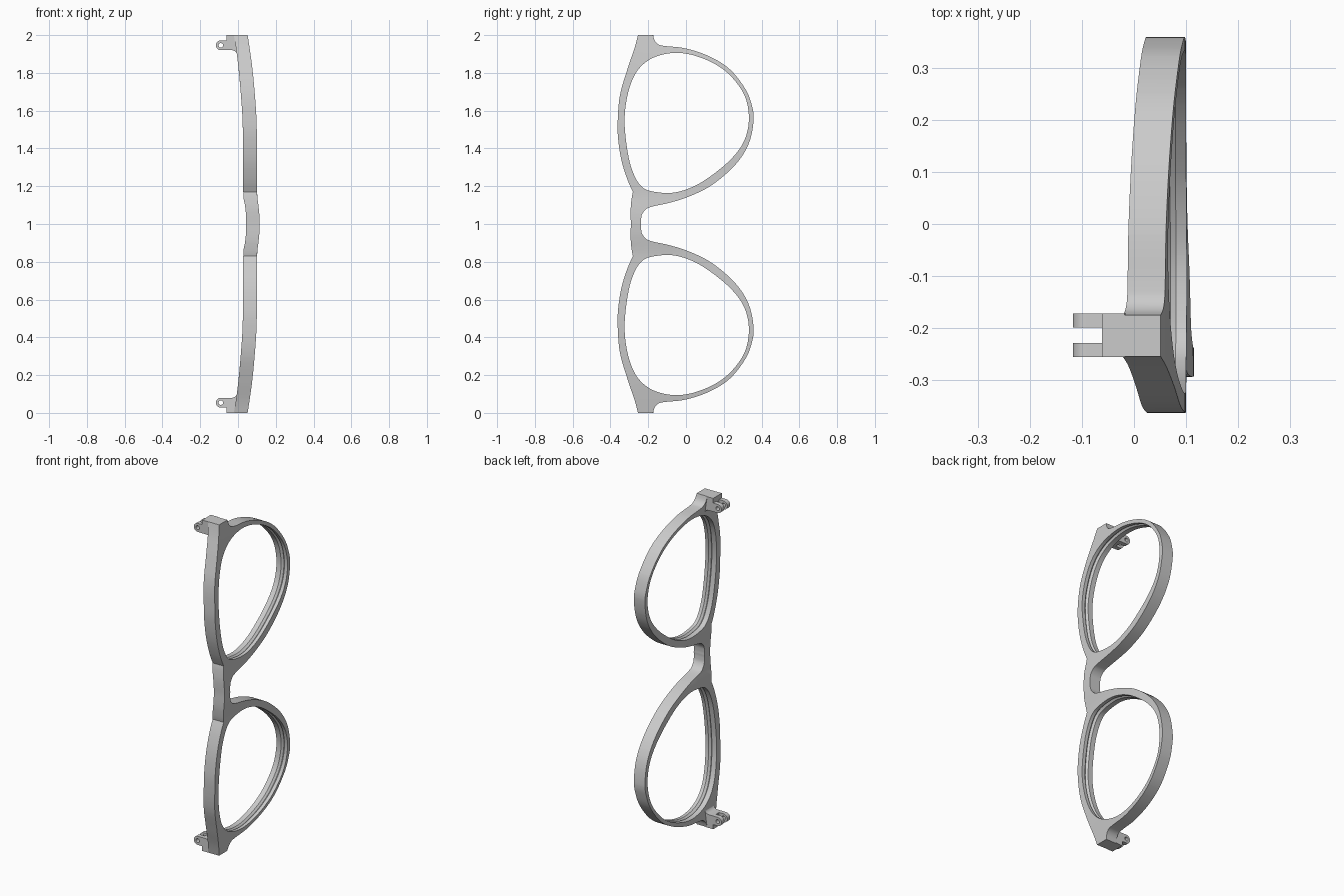
import bpy, bmesh, math
from mathutils import Vector

if "Cube" in bpy.data.objects:
    bpy.data.objects.remove(bpy.data.objects["Cube"])


def spline(pts, closed=False, n=6):
    """Catmull-Rom curve through 2D points."""
    p = [Vector(q) for q in pts]
    m = len(p)
    out = []
    for i in range(m if closed else m - 1):
        if closed:
            a, b, c, d = (p[(i + k) % m] for k in (-1, 0, 1, 2))
        else:
            a, b, c, d = p[max(i - 1, 0)], p[i], p[i + 1], p[min(i + 2, m - 1)]
        for s in range(n):
            t = s / n
            out.append(0.5 * (2 * b + (c - a) * t + (2 * a - 5 * b + 4 * c - d) * t * t
                              + (3 * b - a - 3 * c + d) * t ** 3))
    if not closed:
        out.append(p[-1])
    return out


def offset(loop, d):
    """Grow a closed loop outwards by d."""
    n = len(loop)
    mid = sum(loop, Vector((0, 0))) / n
    out = []
    for i, p in enumerate(loop):
        t = (loop[(i + 1) % n] - loop[i - 1]).normalized()
        nrm = Vector((t.y, -t.x))
        out.append(p + nrm * (d if nrm.dot(p - mid) > 0 else -d))
    return out


def slab(name, outer, holes, place, groove=(), cuts=()):
    """Plate with holes; place(a, b, u) maps outline and depth u to 3D."""
    bm = bmesh.new()
    caps = ([], [])
    for k, loop in enumerate([outer] + holes):
        levels = [(0, 0)] + (list(groove) if k else []) + [(1, 0)]
        rings = []
        for u, d in levels:
            pts = offset(loop, d) if d else loop
            rings.append([bm.verts.new((p[0], p[1], u)) for p in pts])
        n = len(loop)
        for r, s in zip(rings, rings[1:]):
            for i in range(n):
                j = (i + 1) % n
                bm.faces.new((r[i], r[j], s[j], s[i]))
        for cap, ring in zip(caps, (rings[0], rings[-1])):
            cap += [bm.edges.get((ring[i - 1], ring[i])) for i in range(n)]
    for cap in caps:
        bmesh.ops.triangle_fill(bm, use_beauty=True, edges=cap)
    for c in cuts:
        bmesh.ops.bisect_plane(bm, geom=bm.verts[:] + bm.edges[:] + bm.faces[:], dist=1e-5,
                               plane_co=(0, c, 0), plane_no=(0, 1, 0))
    for v in bm.verts:
        v.co = place(*v.co)
    bmesh.ops.recalc_face_normals(bm, faces=bm.faces)
    me = bpy.data.meshes.new(name)
    bm.to_mesh(me)
    bm.free()
    ob = bpy.data.objects.new(name, me)
    bpy.context.collection.objects.link(ob)
    bpy.ops.object.select_all(action='DESELECT')
    ob.select_set(True)
    bpy.context.view_layer.objects.active = ob
    bpy.ops.object.shade_smooth_by_angle(angle=math.radians(30))
    return ob


def flip(loop):
    return [Vector((p[0], 2 - p[1])) for p in loop]


# Half outline: bridge top, brow, temple end, lower rim, nose arch
bridge = spline([(-.292, 1), (-.293, 1.08), (-.287, 1.14), (-.281, 1.17)], n=4)
brow = spline([(-.281, 1.17), (-.31, 1.235), (-.34, 1.33), (-.357, 1.43), (-.362, 1.53),
               (-.35, 1.68), (-.31, 1.82), (-.273, 1.93), (-.254, 2)])
rim = spline([(-.175, 2), (-.165, 1.97), (-.145, 1.95), (-.11, 1.942), (0, 1.929), (.127, 1.886),
              (.233, 1.818), (.314, 1.715), (.348, 1.63), (.358, 1.55), (.332, 1.425),
              (.26, 1.312), (.138, 1.207), (.02, 1.147), (-.085, 1.113), (-.18, 1.092),
              (-.213, 1.077), (-.233, 1.05), (-.238, 1.02), (-.238, 1)])
half = bridge[:-1] + brow + rim
outline = half + flip(half)[-2:0:-1]

# Lens opening
lens = spline([(-.325, 1.53), (-.31, 1.68), (-.265, 1.8), (-.19, 1.872), (-.085, 1.904), (.02, 1.898),
               (.138, 1.855), (.233, 1.787), (.31, 1.68), (.333, 1.556), (.307, 1.438),
               (.233, 1.338), (.116, 1.243), (.02, 1.19), (-.074, 1.165), (-.164, 1.17),
               (-.225, 1.19), (-.268, 1.245), (-.303, 1.35)], closed=True)

# Face curvature: front and back x position by distance from the middle
FRONT = [(0, .115), (.05, .113), (.1, .108), (.15, .102), (.25, .1), (.4, .1), (.55, .098),
         (.7, .088), (.85, .073), (1, .051)]
BACK = [(0, .043), (.05, .042), (.1, .037), (.16, .028), (.37, .027), (.55, .024),
        (.7, .014), (.84, .001), (.94, -.012), (1, -.022)]
front_curve, back_curve = spline(FRONT), spline(BACK)


def at(curve, t):
    for p, q in zip(curve, curve[1:]):
        if t <= q.x:
            return p.y + (q.y - p.y) * (t - p.x) / (q.x - p.x)
    return curve[-1].y


def bend(y, z, u):
    f, b = at(front_curve, abs(z - 1)), at(back_curve, abs(z - 1))
    return (b + u * (f - b), y, z)


slab("frame_front", outline, [lens, flip(lens)], bend,
     groove=((.42, 0), (.57, .011), (.72, 0)), cuts=[i / 30 for i in range(1, 60)])


# Hinges: block with fillet, and two knuckles with a pin hole
def arc(cx, cz, r, a0, a1, n):
    return [Vector((cx + r * math.cos(math.radians(a0 + (a1 - a0) * i / n)),
                    cz + r * math.sin(math.radians(a0 + (a1 - a0) * i / n)))) for i in range(n + 1)]


block = [Vector(p) for p in ((-.018, 2), (-.061, 2), (-.061, 1.92))] + \
    arc(-.032, 1.892, .028, 90, 8, 8) + [Vector((.004, 1.885))]
knuckle = arc(-.091, 1.946, .026, 90, 270, 20) + [Vector((-.055, 1.92)), Vector((-.055, 1.972))]
pin_hole = arc(-.091, 1.946, .012, 0, 345, 23)


def across(y0, y1):
    return lambda x, z, u: (x, y0 + u * (y1 - y0), z)


for side, side_of in (("left", lambda l: l), ("right", flip)):
    slab(f"hinge_block_{side}", side_of(block), [], across(-.255, -.172))
    for part, y0, y1 in (("upper", -.255, -.228), ("lower", -.199, -.172)):
        slab(f"hinge_knuckle_{part}_{side}", side_of(knuckle), [side_of(pin_hole)], across(y0, y1))
